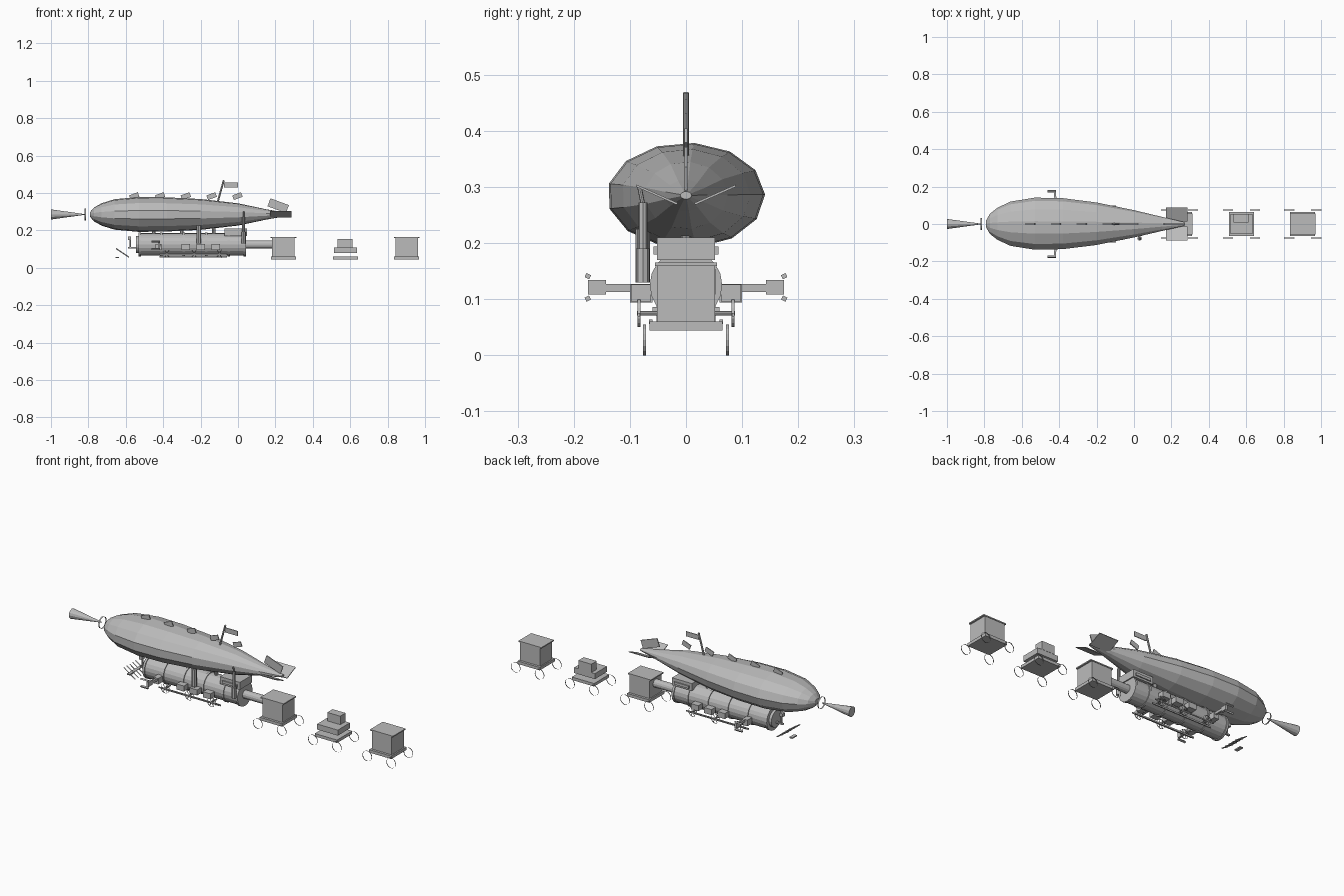
import bpy, bmesh, math
from mathutils import Vector, Matrix

cube = bpy.data.objects.get("Cube")
if cube:
    bpy.data.objects.remove(cube, do_unlink=True)

grey = bpy.data.materials.new("plain_grey")
grey.use_nodes = True
grey.diffuse_color = (0.5, 0.5, 0.5, 1)
grey.node_tree.nodes["Principled BSDF"].inputs["Base Color"].default_value = (0.5, 0.5, 0.5, 1)


def finish(name, bm):
    mesh = bpy.data.meshes.new(name)
    bmesh.ops.recalc_face_normals(bm, faces=bm.faces[:])
    bm.to_mesh(mesh)
    bm.free()
    mesh.materials.append(grey)
    obj = bpy.data.objects.new(name, mesh)
    bpy.context.scene.collection.objects.link(obj)
    return obj


def box(name, center, size, tilt=0, axis='Y'):
    bm = bmesh.new()
    mat = (Matrix.Translation(center) @ Matrix.Rotation(math.radians(tilt), 4, axis)
           @ Matrix.Diagonal((*size, 1)))
    bmesh.ops.create_cube(bm, size=1, matrix=mat)
    return finish(name, bm)


def rod(name, start, end, r1, r2=None, sides=8, caps=True):
    a, b = Vector(start), Vector(end)
    d = b - a
    mat = Matrix.Translation((a + b) / 2) @ d.to_track_quat('Z', 'Y').to_matrix().to_4x4()
    bm = bmesh.new()
    bmesh.ops.create_cone(bm, cap_ends=caps, segments=sides, radius1=r1,
                          radius2=r1 if r2 is None else r2, depth=d.length, matrix=mat)
    return finish(name, bm)


def hoop(name, x, y, z, r, width=0.005):
    rod(name, (x, y - width / 2, z), (x, y + width / 2, z), r, sides=16, caps=False)


# Balloon envelope: flattened faceted rings, x / half width / half height
stations = [(-0.79, 0.02, 0.014), (-0.77, 0.055, 0.037), (-0.73, 0.087, 0.06),
            (-0.66, 0.12, 0.082), (-0.53, 0.141, 0.094), (-0.38, 0.138, 0.092),
            (-0.2, 0.115, 0.083), (0, 0.074, 0.06), (0.15, 0.038, 0.028), (0.27, 0.01, 0.007)]
bm = bmesh.new()
sides = 13
rings = []
for x, w, h in stations:
    angles = [math.radians(84) + i * math.tau / sides for i in range(sides)]
    rings.append([bm.verts.new((x, w * math.cos(a), 0.285 + h * math.sin(a))) for a in angles])
for ra, rb in zip(rings, rings[1:]):
    for i in range(sides):
        j = (i + 1) % sides
        bm.faces.new((ra[i], ra[j], rb[j], rb[i]))
bm.faces.new(rings[0])
bm.faces.new(rings[-1])
finish("balloon", bm)

# Nose cone and hoop
rod("nose_cone", (-1, 0, 0.285), (-0.82, 0, 0.285), 0.027, 0.002, 12)
rod("nose_hoop", (-0.82, 0, 0.285), (-0.812, 0, 0.285), 0.031, sides=16, caps=False)

# Tail fins, dorsal plates and flag
for s in (-1, 1):
    box("side_fin", (0.228, s * 0.052, 0.286), (0.115, 0.08, 0.004), s * 24, 'X')
box("top_fin", (0.215, 0, 0.332), (0.105, 0.005, 0.045), 20)
for i in range(5):
    box("dorsal_plate", (-0.555 + i * 0.138, 0, 0.383), (0.05, 0.005, 0.026), -20)
rod("flag_pole", (-0.112, 0, 0.34), (-0.076, 0, 0.468), 0.005)
box("flag", (-0.038, 0, 0.443), (0.075, 0.004, 0.026))

# Boiler with bands, end plates and cab
rod("boiler", (-0.53, 0, 0.125), (0.04, 0, 0.125), 0.06, sides=20)
for x in (-0.525, -0.41, -0.29, -0.17, -0.05, 0.036):
    rod("boiler_band", (x - 0.006, 0, 0.125), (x + 0.006, 0, 0.125), 0.0645, sides=20)
rod("boiler_door", (-0.545, 0, 0.125), (-0.53, 0, 0.125), 0.045, sides=16)
box("cab", (-0.012, 0, 0.19), (0.12, 0.104, 0.04))
box("cab_ledge", (-0.012, 0, 0.187), (0.09, 0.116, 0.014))
rod("coupling_tube", (0.04, 0, 0.125), (0.185, 0, 0.125), 0.022, sides=14)
for x in (-0.45, -0.3, -0.13):
    rod("balloon_strut", (x, 0, 0.18), (x, 0, 0.215), 0.009)

# Chimney column and steam pipe on the right side
rod("steam_column", (-0.21, -0.077, 0.13), (-0.21, -0.077, 0.225), 0.013)
rod("chimney_base", (0.03, -0.077, 0.13), (0.03, -0.077, 0.19), 0.012)
rod("chimney", (0.03, -0.077, 0.18), (0.03, -0.077, 0.272), 0.008)
rod("chimney_tip", (0.03, -0.077, 0.27), (0.03, -0.083, 0.3), 0.004)

# Running gear on both sides
for s in (-1, 1):
    for x in (-0.38, -0.235, -0.1):
        hoop("drive_wheel", x, s * 0.084, 0.075, 0.025)
        for k in range(3):
            a = k * math.pi / 3
            dx, dz = 0.024 * math.cos(a), 0.024 * math.sin(a)
            rod("wheel_spoke", (x - dx, s * 0.084, 0.075 - dz), (x + dx, s * 0.084, 0.075 + dz), 0.002, sides=4)
        rod("wheel_axle", (x, s * 0.04, 0.075), (x, s * 0.087, 0.075), 0.004)
    box("drive_rod", (-0.24, s * 0.084, 0.072), (0.36, 0.004, 0.006))
    box("frame_rail", (-0.24, s * 0.063, 0.06), (0.36, 0.006, 0.008))
    for x in (-0.28, -0.2, -0.12):
        box("side_box", (x, s * 0.08, 0.111), (0.045, 0.036, 0.03))
    # Outrigger with paired prongs
    box("outrigger_base", (-0.425, s * 0.08, 0.111), (0.03, 0.04, 0.033))
    box("outrigger_arm", (-0.42, s * 0.122, 0.12), (0.01, 0.05, 0.014))
    box("outrigger_head", (-0.422, s * 0.159, 0.121), (0.012, 0.032, 0.026))
    for z, t in ((0.141, 25), (0.101, -25)):
        box("outrigger_prong", (-0.44, s * 0.175, z), (0.045, 0.009, 0.008), s * t, 'X')

# Front guard and lamp
for i in range(5):
    y = -0.05 + i * 0.025
    rod("guard_bar", (-0.652, y, 0.103), (-0.583, y, 0.057), 0.003, sides=4)
box("guard_crossbar", (-0.618, 0, 0.08), (0.012, 0.12, 0.006), 34)
box("guard_foot", (-0.645, 0, 0.055), (0.018, 0.04, 0.006))
rod("lamp_post", (-0.575, 0, 0.105), (-0.575, 0, 0.15), 0.004)
box("lamp", (-0.58, 0, 0.158), (0.018, 0.02, 0.018))
box("lamp_bracket", (-0.562, 0, 0.107), (0.05, 0.01, 0.008))

# Three trailing cars on hoop wheels
for cx, covered in ((0.243, True), (0.575, False), (0.902, True)):
    box("car_floor", (cx, 0, 0.052), (0.134, 0.13, 0.016))
    if covered:
        box("car_body", (cx, 0, 0.11), (0.12, 0.104, 0.1))
        box("car_roof", (cx, 0, 0.162), (0.138, 0.11, 0.006))
    else:
        box("cargo_crate", (cx, 0, 0.093), (0.125, 0.104, 0.03))
        box("small_crate", (cx - 0.003, 0.03, 0.131), (0.078, 0.046, 0.046))
    for dx in (-0.072, 0.072):
        for s in (-1, 1):
            hoop("car_wheel", cx + dx, s * 0.074, 0.0275, 0.0275)
